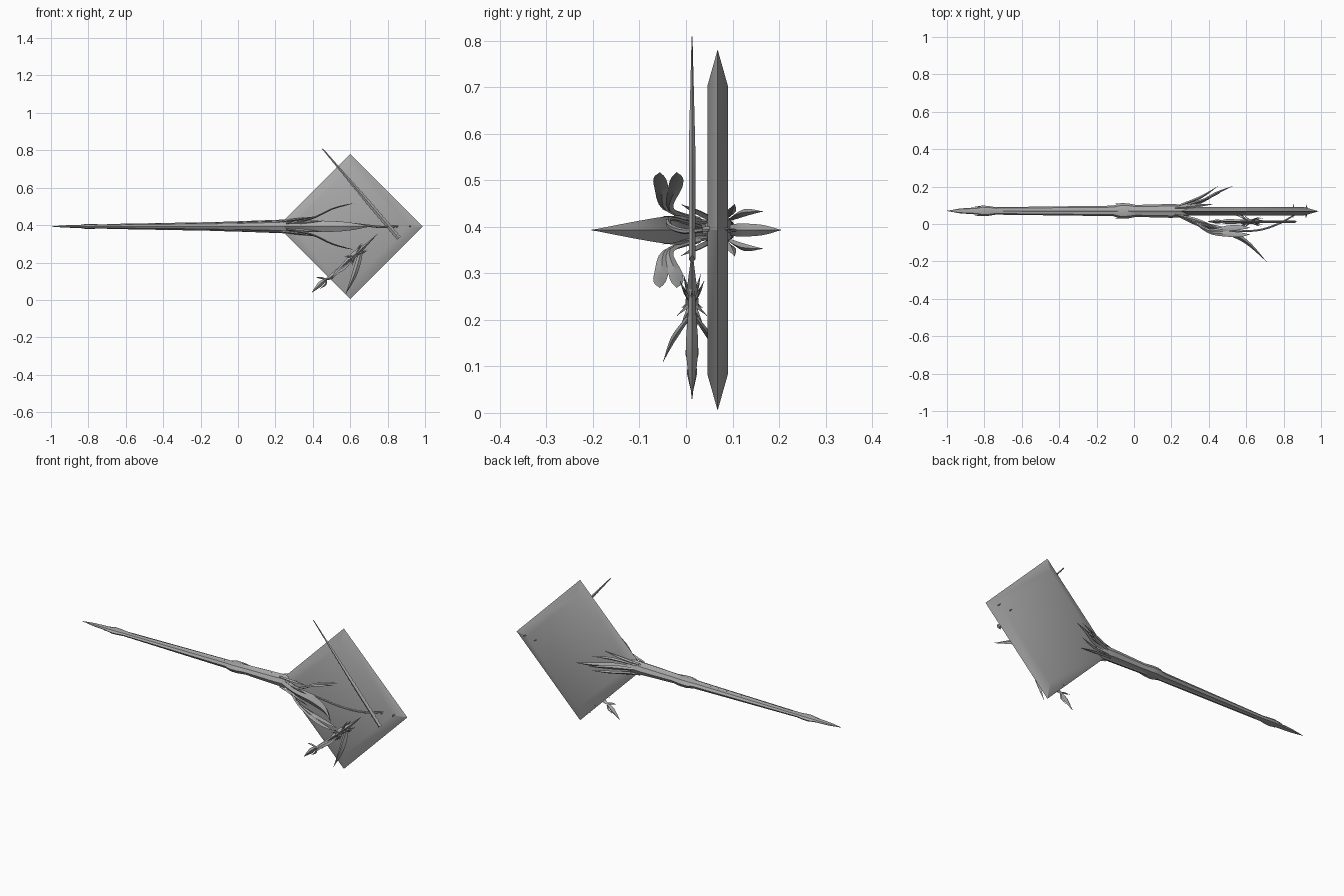
import bpy, bmesh, math
from mathutils import Vector

grey = bpy.data.materials.new("steel grey")
grey.diffuse_color = (0.4, 0.4, 0.4, 1)


def finish(name, bm, angle=30):
    bmesh.ops.recalc_face_normals(bm, faces=bm.faces)
    me = bpy.data.meshes.new(name)
    bm.to_mesh(me)
    bm.free()
    me.materials.append(grey)
    ob = bpy.data.objects.new(name, me)
    bpy.context.collection.objects.link(ob)
    bpy.ops.object.select_all(action='DESELECT')
    ob.select_set(True)
    bpy.context.view_layer.objects.active = ob
    bpy.ops.object.shade_smooth_by_angle(angle=math.radians(angle))
    return ob


def refine(st, n):
    # Catmull-Rom through stations (x, y, z, half width, half height)
    out = []
    for i in range(len(st) - 1):
        a, b, c, d = st[max(i - 1, 0)], st[i], st[i + 1], st[min(i + 2, len(st) - 1)]
        for k in range(n):
            t = k / n
            out.append([0.5 * (2 * q + (r - p) * t + (2 * p - 5 * q + 4 * r - s) * t * t
                        + (3 * q - p - 3 * r + s) * t ** 3) for p, q, r, s in zip(a, b, c, d)])
    return out + [list(st[-1])]


def loft(name, st, ref, sides=4, n=4, angle=30):
    # sweep an elliptical section along the stations, width along ref
    st = refine(st, n)
    bm = bmesh.new()
    rings = []
    for i, s in enumerate(st):
        p = Vector(s[:3])
        t = (Vector(st[min(i + 1, len(st) - 1)][:3]) - Vector(st[max(i - 1, 0)][:3])).normalized()
        u = Vector(ref)
        u = (u - t * u.dot(t)).normalized()
        v = t.cross(u)
        w, h = max(s[3], 0.0006), max(s[4], 0.0006)
        rings.append([bm.verts.new(p + u * w * math.cos(2 * math.pi * k / sides)
                                   + v * h * math.sin(2 * math.pi * k / sides)) for k in range(sides)])
    for a, b in zip(rings, rings[1:]):
        for k in range(sides):
            j = (k + 1) % sides
            bm.faces.new((a[k], a[j], b[j], b[k]))
    bm.faces.new(rings[0])
    bm.faces.new(rings[-1])
    return finish(name, bm, angle)


def leaf(name, base, mid, tip, w, h, ref):
    return loft(name, [(*base, w * 0.3, h), (*mid, w, h), (*tip, 0, 0)], ref)


Y, Z = 0.07, 0.393
AX, AY, AZ = (1, 0, 0), (0, 1, 0), (0, 0, 1)

# diamond plate with a bevelled rim
bm = bmesh.new()
loops = []
for y, r in ((0.046, 0.31), (0.068, 0.388), (0.09, 0.31)):
    loops.append([bm.verts.new((0.6 + r * math.cos(k * math.pi / 2), y,
                                Z + r * math.sin(k * math.pi / 2))) for k in range(4)])
for a, b in zip(loops, loops[1:]):
    for k in range(4):
        bm.faces.new((a[k], a[(k + 1) % 4], b[(k + 1) % 4], b[k]))
bm.faces.new(loops[0])
bm.faces.new(loops[2])
finish("diamond_plate", bm)

# long shaft with a spear point and collars
profile = [(-1, 0, 0), (-0.93, 0.013, 0.006), (-0.84, 0.019, 0.009), (-0.81, 0.028, 0.014),
           (-0.775, 0.026, 0.013), (-0.74, 0.02, 0.011), (-0.11, 0.028, 0.02),
           (-0.07, 0.042, 0.026), (-0.03, 0.04, 0.026), (0.01, 0.032, 0.023),
           (0.2, 0.037, 0.03), (0.26, 0.034, 0.034), (0.31, 0.022, 0.022), (0.36, 0, 0)]
loft("shaft", [(x, Y, Z, w, h) for x, w, h in profile], AY, sides=8, n=1)

for s in (1, -1):
    # raised ribs and collar barbs along the shaft
    loft("shaft_rib", [(-0.7, Y, Z + s * 0.010, 0.004, 0.003), (-0.1, Y, Z + s * 0.02, 0.007, 0.004),
                       (0.28, Y, Z + s * 0.033, 0.009, 0.005)], AY, n=1)
    for x, r in ((-0.8, 0.022), (-0.05, 0.034)):
        leaf("collar_barb", (x + 0.05, Y + s * r * 0.7, Z), (x, Y + s * r, Z),
             (x - 0.05, Y + s * r * 1.15, Z), 0.006, 0.006, AZ)

# large curved leaf sweeping forward, and rear centre leaves
loft("large_leaf", [(0.24, 0.05, Z, 0.012, 0.012), (0.35, 0.0, Z, 0.02, 0.014),
                    (0.48, -0.035, Z, 0.029, 0.016), (0.6, -0.095, Z, 0.021, 0.011),
                    (0.71, -0.203, Z, 0, 0)], AZ, n=5)
loft("rear_leaf", [(0.25, 0.09, Z, 0.010, 0.008), (0.35, 0.115, Z, 0.014, 0.008),
                   (0.44, 0.165, Z, 0.011, 0.007), (0.53, 0.204, Z, 0, 0)], AZ)
loft("inner_rear_leaf", [(0.25, 0.1, Z, 0.008, 0.007), (0.36, 0.145, Z, 0.012, 0.007),
                         (0.45, 0.203, Z, 0, 0)], AZ)

# mirrored leaves above and below the shaft end
for s in (1, -1):
    def q(x, y, dz):
        return (x, y, Z + s * dz)
    for lobe in (1, -1):
        c = -0.038
        loft("forked_leaf", [(*q(0.3, 0.03, 0.022), 0.006, 0.006),
                             (*q(0.4, c + 0.004 * lobe, 0.045), 0.008, 0.005),
                             (*q(0.5, c + lobe * 0.015, 0.092), 0.015, 0.004),
                             (*q(0.57, c + lobe * 0.019, 0.113), 0.012, 0.003),
                             (*q(0.62, c + lobe * 0.018, 0.124), 0, 0)], AY)
    leaf("side_leaf", q(0.24, 0.09, 0.02), q(0.36, 0.125, 0.037), q(0.46, 0.165, 0.04), 0.008, 0.007, AZ)
    leaf("short_leaf", q(0.22, 0.085, 0.026), q(0.32, 0.097, 0.04), q(0.42, 0.105, 0.056), 0.01, 0.006, AY)
    leaf("front_leaf", q(0.22, 0.05, 0.026), q(0.32, 0.025, 0.038), q(0.43, -0.01, 0.055), 0.01, 0.006, AY)
    leaf("low_leaf", q(0.24, 0.06, 0.016), q(0.34, 0.0, 0.022), q(0.46, -0.05, 0.03), 0.008, 0.006, AZ)

# thin curved stem running over the plate, with pins through it
loft("stem", [(0.3, 0.03, 0.40, 0.005, 0.005), (0.48, -0.03, 0.418, 0.005, 0.005),
              (0.65, -0.035, 0.402, 0.006, 0.006), (0.77, 0.0, 0.39, 0.006, 0.006),
              (0.86, 0.05, 0.395, 0.004, 0.004)], AZ, sides=6)
for x, z in ((0.92, 0.395), (0.85, 0.39)):
    leaf("plate_pin", (x, 0.035, z), (x, 0.07, z), (x + 0.005, 0.108, z), 0.007, 0.005, AX)

# slender notched rod
rod = []
top, end = Vector((0.452, 0.013, 0.808)), Vector((0.86, 0.013, 0.33))
for i in range(41):
    t = i / 40
    p = top.lerp(end, t)
    w = 0.003 + 0.011 * min(1, t * 1.6)
    rod.append((*p, w * (0.75 if i % 2 else 1), 0.001 + 0.006 * min(1, t * 2)))
loft("notched_rod", rod, AX, n=1, angle=20)

# small sceptre: handle, burst of spikes and hanging blades
B = 0.013
loft("sceptre_stem", [(0.395, B, 0.04, 0, 0), (0.44, B, 0.085, 0.014, 0.011),
                      (0.47, B, 0.11, 0.006, 0.008), (0.50, B, 0.125, 0.013, 0.014),
                      (0.56, B, 0.185, 0.008, 0.011), (0.62, B, 0.24, 0.017, 0.014),
                      (0.68, B, 0.29, 0.008, 0.008), (0.745, B, 0.352, 0, 0)], AX, n=2)
loft("sceptre_blade", [(0.665, B, 0.285, 0.006, 0.005), (0.645, B, 0.21, 0.014, 0.009),
                       (0.62, B, 0.13, 0.013, 0.013), (0.575, B, 0.03, 0, 0)], AX)
axis = Vector((0.76, 0, 0.65))
side = Vector((-0.65, 0, 0.76))
core = Vector((0.62, B, 0.235))
for k in range(8):
    a = k * math.pi / 4
    out = side * math.cos(a) + Vector((0, 1, 0)) * math.sin(a)
    mid = core + axis * 0.035 + out * 0.014
    leaf("burst_spike", core, mid, core + axis * 0.075 + out * 0.026, 0.005, 0.004, side)
    leaf("burst_thorn", core, core - axis * 0.015 + out * 0.014,
         core - axis * 0.04 + out * 0.032, 0.005, 0.004, side)
for s in (1, -1):
    loft("sceptre_side_leaf", [(0.6, B + s * 0.008, 0.205, 0.004, 0.004),
                               (0.57, B + s * 0.03, 0.175, 0.011, 0.006),
                               (0.53, B + s * 0.045, 0.15, 0.011, 0.005),
                               (0.5, B + s * 0.062, 0.11, 0, 0)], AX)
    leaf("handle_thorn", (0.47, B, 0.11), (0.455 - s * 0.012, B, 0.1 + s * 0.018),
         (0.425 - s * 0.012, B, 0.09 + s * 0.03), 0.005, 0.005, AY)
